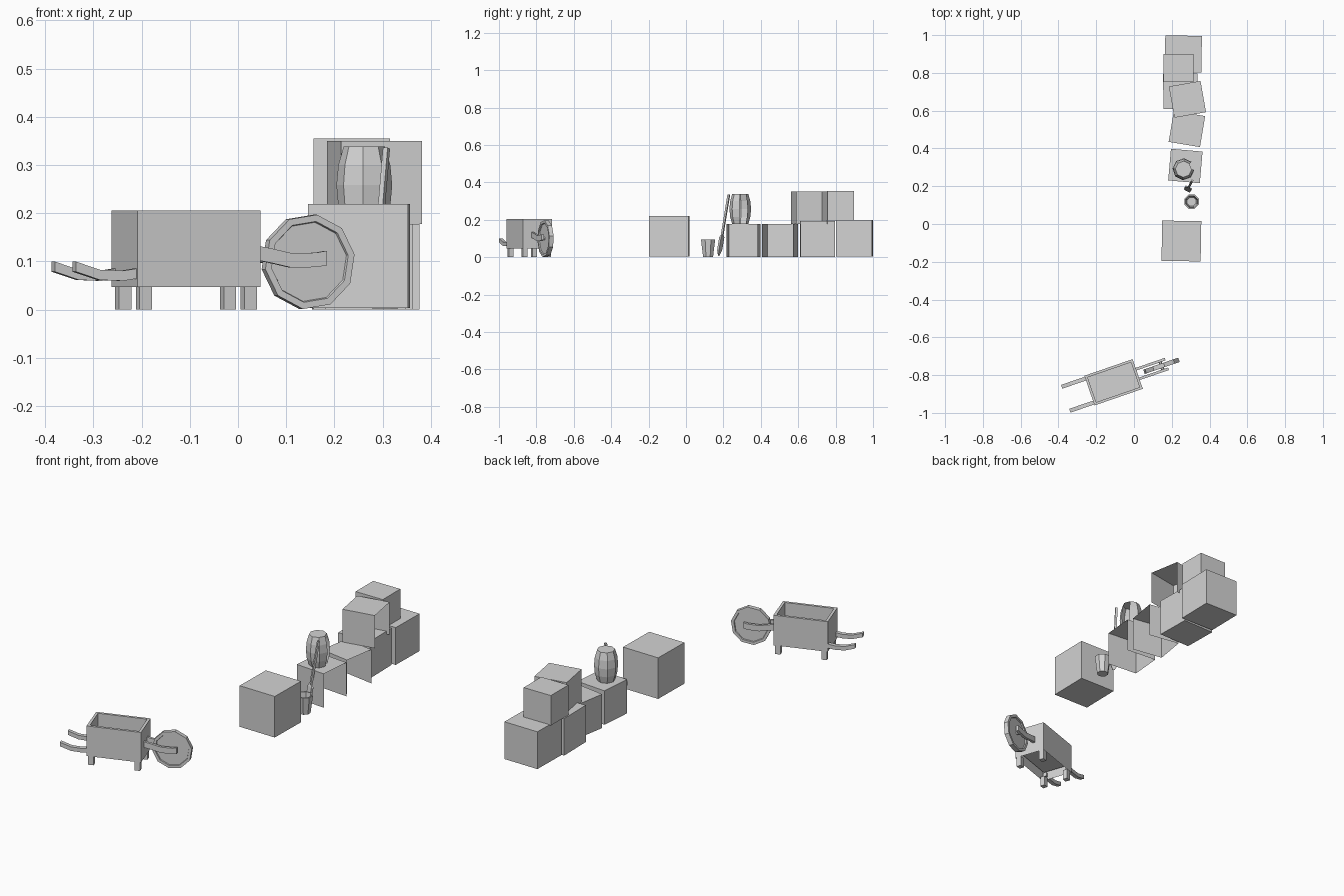
import bpy, bmesh
from math import radians, cos, sin, pi
from mathutils import Matrix, Vector

if "Cube" in bpy.data.objects:
    bpy.data.objects.remove(bpy.data.objects["Cube"], do_unlink=True)

grey = bpy.data.materials.new("plain_grey")
grey.use_nodes = True
grey.diffuse_color = (0.65, 0.65, 0.65, 1)
grey.node_tree.nodes["Principled BSDF"].inputs["Base Color"].default_value = (0.65, 0.65, 0.65, 1)

BARROW = Matrix.Translation((-0.108, -0.838, 0)) @ Matrix.Rotation(radians(19), 4, "Z")


def finish(bm, name, matrix=Matrix()):
    mesh = bpy.data.meshes.new(name)
    bm.to_mesh(mesh)
    bm.free()
    mesh.materials.append(grey)
    obj = bpy.data.objects.new(name, mesh)
    obj.matrix_world = matrix
    bpy.context.collection.objects.link(obj)
    return obj


def drop_faces(bm, directions):
    """Remove the faces that look along any of the directions."""
    bm.normal_update()
    gone = [f for f in bm.faces if any(f.normal.dot(Vector(d)) > 0.9 for d in directions)]
    bmesh.ops.delete(bm, geom=gone, context="FACES")


def box(name, center, size, turn=0, open_sides=(), parent=Matrix()):
    bm = bmesh.new()
    bmesh.ops.create_cube(bm, size=1, matrix=Matrix.Diagonal((*size, 1)))
    drop_faces(bm, open_sides)
    return finish(bm, name, parent @ Matrix.Translation(center) @ Matrix.Rotation(radians(turn), 4, "Z"))


def lathe(name, profile, sides, matrix, start=0, skip=()):
    """Turn (radius, height) points about z, capping both ends of the profile."""
    bm = bmesh.new()
    rings = []
    for r, z in profile:
        angles = [start + 2 * pi * i / sides for i in range(sides)]
        rings.append([bm.verts.new((r * cos(a), r * sin(a), z)) for a in angles])
    for low, high in zip(rings, rings[1:]):
        for i in range(sides):
            j = (i + 1) % sides
            if i not in skip:
                bm.faces.new((low[i], low[j], high[j], high[i]))
    if not skip:
        bm.faces.new(rings[0][::-1])
    bm.faces.new(rings[-1])
    return finish(bm, name, matrix)


def bar(name, path, width, thick, matrix):
    """Sweep a rectangle along (u, z) points, keeping its width along v."""
    bm = bmesh.new()
    loops = []
    for u, v, z in path:
        loops.append([bm.verts.new((u, v + a * width / 2, z + b * thick / 2))
                      for a, b in ((-1, -1), (1, -1), (1, 1), (-1, 1))])
    for p, q in zip(loops, loops[1:]):
        for i in range(4):
            j = (i + 1) % 4
            bm.faces.new((p[i], p[j], q[j], q[i]))
    bm.faces.new(loops[0][::-1])
    bm.faces.new(loops[-1])
    bmesh.ops.recalc_face_normals(bm, faces=bm.faces)
    return finish(bm, name, matrix)


# Crates; those backed against the +x side are open there and underneath
HIDDEN = ((1, 0, 0), (0, 0, -1))
box("front_crate", (0.251, -0.09, 0.111), (0.207, 0.213, 0.216), -1)
box("barrel_crate", (0.272, 0.307, 0.089), (0.168, 0.168, 0.178), -5, HIDDEN)
box("middle_crate", (0.28, 0.503, 0.089), (0.168, 0.166, 0.178), -9.5, HIDDEN)
box("inner_crate", (0.246, 0.703, 0.097), (0.182, 0.185, 0.194), 1)
box("end_crate", (0.261, 0.9, 0.102), (0.194, 0.194, 0.196), -1)
box("upper_turned_crate", (0.283, 0.66, 0.264), (0.17, 0.168, 0.172), 10, HIDDEN)
box("upper_end_crate", (0.236, 0.826, 0.276), (0.158, 0.146, 0.158))

# Barrel with one stave open toward +x
lathe("barrel", [(0.043, 0.178), (0.054, 0.215), (0.058, 0.258), (0.054, 0.3), (0.043, 0.338)], 8,
      Matrix.Translation((0.262, 0.29, 0)), radians(-3), skip=(0,))

# Bucket
lathe("bucket", [(0.029, 0.002), (0.041, 0.095), (0.034, 0.095), (0.025, 0.015)], 8,
      Matrix.Translation((0.305, 0.118, 0)), radians(22.5))

# Shovel leaning on the barrel
foot, top = Vector((0.28, 0.175, 0.008)), Vector((0.308, 0.229, 0.335))
axis = top - foot
lean = Matrix.Translation(foot) @ axis.to_track_quat("Z", "Y").to_matrix().to_4x4()
box("shovel_handle", (0, 0, 0.22), (0.011, 0.011, 0.225), parent=lean)
lathe("shovel_blade", [(0.008, 0), (0.026, 0.03), (0.027, 0.1), (0.008, 0.12)], 4,
      lean @ Matrix.Diagonal((1, 0.3, 1, 1)), radians(45))

# Wheelbarrow tray: open underneath, hollowed from above
bm = bmesh.new()
bmesh.ops.create_cube(bm, size=1, matrix=Matrix.Translation((0, 0, 0.126)) @ Matrix.Diagonal((0.27, 0.166, 0.158, 1)))
drop_faces(bm, ((0, 0, -1),))
rim = [f for f in bm.faces if f.normal.z > 0.9]
bmesh.ops.inset_region(bm, faces=rim, thickness=0.019)
sunk = bmesh.ops.extrude_discrete_faces(bm, faces=rim)["faces"]
bmesh.ops.translate(bm, verts=sunk[0].verts, vec=(0, 0, -0.12))
finish(bm, "barrow_tray", BARROW)

# Legs, handles and wheel forks on both sides
for side, label in ((1, "left"), (-1, "right")):
    for end, place in ((1, "front"), (-1, "rear")):
        box(f"barrow_{place}_{label}_leg", (end * 0.115, side * 0.066, 0.026), (0.027, 0.025, 0.052), parent=BARROW)
    v = side * 0.067
    bar(f"barrow_{label}_handle",
        [(-0.268, v, 0.089), (-0.215, v, 0.072), (-0.165, v, 0.07), (-0.125, v, 0.076)], 0.021, 0.021, BARROW)
    v = side * 0.027
    bar(f"barrow_{label}_fork",
        [(0.13, v, 0.12), (0.175, v, 0.112), (0.22, v, 0.102), (0.275, v, 0.103), (0.298, v, 0.107)],
        0.014, 0.03, BARROW)

# Wheel with a recessed disc on each face, and its axle
hub = BARROW @ Matrix.Translation((0.268, 0, 0.099)) @ Matrix.Rotation(radians(90), 4, "X")
lathe("barrow_wheel", [(0.083, -0.006), (0.085, -0.012), (0.099, -0.012), (0.099, 0.012), (0.085, 0.012), (0.083, 0.006)],
      10, hub, radians(9))
lathe("barrow_axle", [(0.009, -0.03), (0.009, 0.03)], 6, hub)
